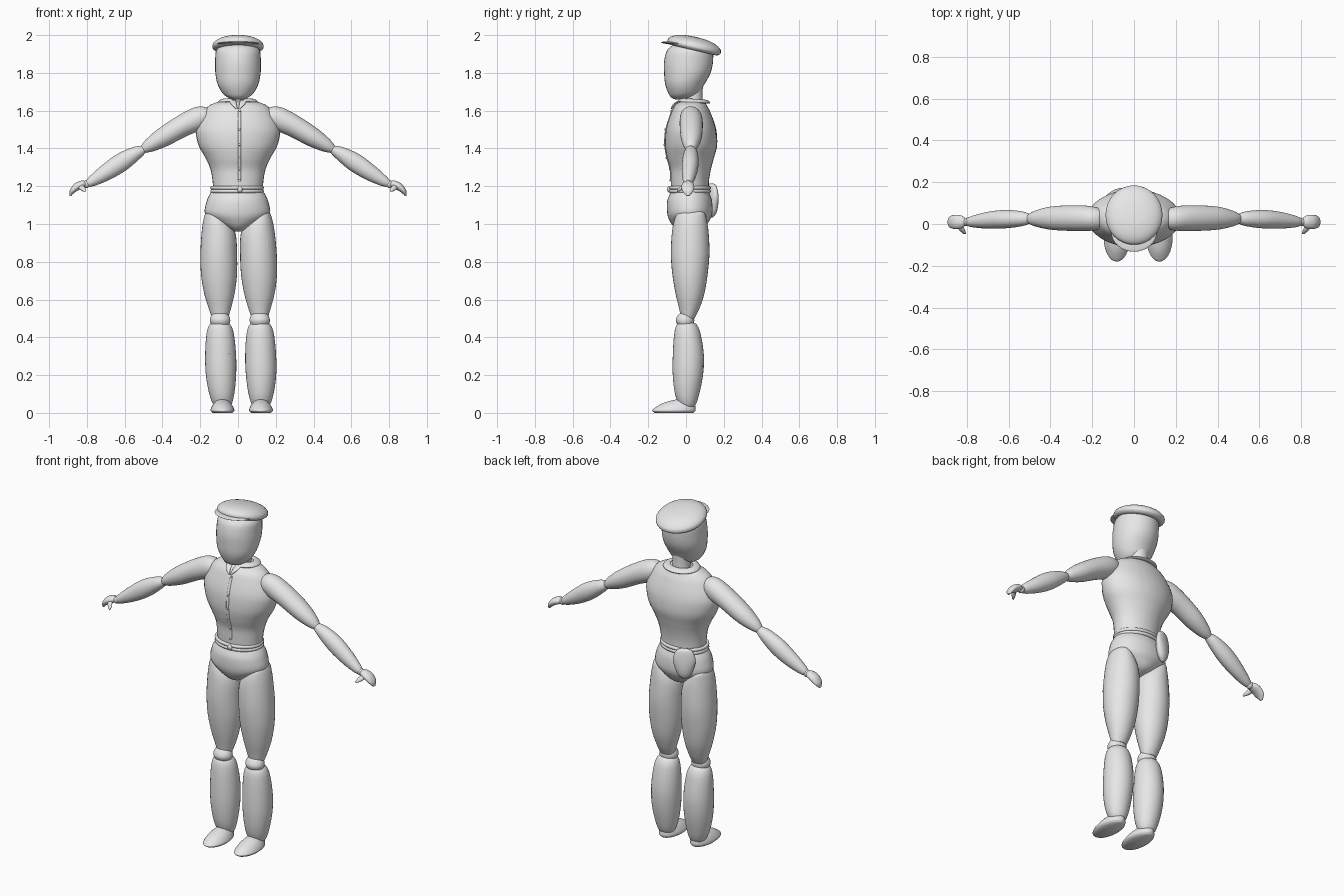
import bpy, bmesh, math
from mathutils import Vector, Matrix

if "Cube" in bpy.data.objects:
    bpy.data.objects.remove(bpy.data.objects["Cube"], do_unlink=True)

GREY = (0.8, 0.8, 0.8, 1)
mat = bpy.data.materials.new("plain grey")
mat.use_nodes = True
mat.diffuse_color = GREY
mat.node_tree.nodes["Principled BSDF"].inputs["Base Color"].default_value = GREY
X, Y, Z = Vector((1, 0, 0)), Vector((0, 1, 0)), Vector((0, 0, 1))
parts = []


def finish(name, bm):
    bmesh.ops.recalc_face_normals(bm, faces=bm.faces)
    mesh = bpy.data.meshes.new(name)
    bm.to_mesh(mesh)
    bm.free()
    mesh.materials.append(mat)
    ob = bpy.data.objects.new(name, mesh)
    bpy.context.collection.objects.link(ob)
    parts.append(ob)
    return ob


def smooth_rings(rings, steps):
    """Spline through rings of (centre, half axis u, half axis v)."""
    t = [0]
    for a, b in zip(rings, rings[1:]):
        t.append(t[-1] + 1e-4 + sum((q - p).length for p, q in zip(a, b)))
    n = len(rings) - 1

    def slope(i, k):
        a, b = max(i - 1, 0), min(i + 1, n)
        return (rings[b][k] - rings[a][k]) / (t[b] - t[a])

    out = []
    for i in range(n):
        h = t[i + 1] - t[i]
        for j in range(steps):
            s = j / steps
            out.append([rings[i][k] * (2*s**3 - 3*s*s + 1) + rings[i + 1][k] * (3*s*s - 2*s**3)
                        + slope(i, k) * h * (s**3 - 2*s*s + s) + slope(i + 1, k) * h * (s**3 - s*s)
                        for k in range(3)])
    return out + [rings[-1]]


def loft(name, rings, segs=32, steps=5, closed=False):
    bm = bmesh.new()
    loops = []
    for c, u, v in smooth_rings(rings, steps):
        angles = [2 * math.pi * i / segs for i in range(segs)]
        loops.append([bm.verts.new(c + u * math.cos(a) + v * math.sin(a)) for a in angles])
    for a, b in zip(loops, loops[1:]):
        for i in range(segs):
            j = (i + 1) % segs
            bm.faces.new((a[i], a[j], b[j], b[i]))
    if closed:
        bmesh.ops.remove_doubles(bm, verts=bm.verts, dist=1e-5)
    else:
        bm.faces.new(loops[0])
        bm.faces.new(loops[-1])
    return finish(name, bm)


def column(name, rows, **kw):
    """Upright loft; rows are (z, centre x, half width, front y, back y)."""
    return loft(name, [(Vector((x, (f + b) / 2, z)), X * w, Y * ((b - f) / 2))
                       for z, x, w, f, b in rows], **kw)


def limb(name, rows, side=1, **kw):
    """Loft along a path; rows are (x, y, z, radius in y, radius across)."""
    pts = [Vector((side * r[0], r[1], r[2])) for r in rows]
    rings = []
    for i, r in enumerate(rows):
        d = pts[min(i + 1, len(pts) - 1)] - pts[max(i - 1, 0)]
        across = Vector((-d.z, 0, d.x)).normalized()
        rings.append((pts[i], Y * r[3], across * r[4]))
    return loft(name, rings, **kw)


def ball(name, pos, size, rot=0.0):
    bm = bmesh.new()
    m = Matrix.Translation(pos) @ Matrix.Rotation(rot, 4, "X") @ Matrix.Diagonal((*size, 1))
    bmesh.ops.create_uvsphere(bm, u_segments=32, v_segments=16, radius=1, matrix=m)
    return finish(name, bm)


# Head and neck
column("head", [(1.658, 0, .02, -.05, -.01), (1.668, 0, .05, -.075, .03), (1.69, 0, .08, -.092, .068),
                (1.74, 0, .108, -.11, .098), (1.8, 0, .12, -.116, .13), (1.86, 0, .121, -.116, .143),
                (1.92, 0, .115, -.1, .14), (1.96, 0, .07, -.05, .09)])
column("neck", [(1.6, 0, .055, -.015, .095), (1.67, 0, .05, -.01, .088), (1.75, 0, .055, -.01, .09)])

# Cap: a tilted soft disc with a visor
cap = column("cap", [(-.012, 0, .095, -.1, .1), (-.015, 0, .12, -.128, .128), (0, 0, .136, -.145, .145),
                     (.018, 0, .132, -.141, .141), (.038, 0, .105, -.112, .112),
                     (.051, 0, .06, -.065, .065), (.055, 0, .01, -.01, .01)])
cap.data.transform(Matrix.Translation((0, .042, 1.936)) @ Matrix.Rotation(math.radians(-13), 4, "X"))
ball("cap_visor", (0, -.035, 1.955), (.11, .098, .009), math.radians(-4))

# Torso
torso = column("torso", [(1.652, 0, .07, -.01, .09), (1.645, 0, .11, -.035, .1), (1.625, 0, .155, -.06, .112),
                         (1.59, 0, .185, -.078, .13), (1.5, 0, .223, -.106, .16), (1.42, 0, .21, -.111, .165),
                         (1.35, 0, .172, -.1, .148), (1.29, 0, .146, -.083, .132),
                         (1.23, 0, .135, -.08, .122), (1.16, 0, .13, -.078, .12)])

# Collar: a flattened ring, open at the throat, with two tips
rings = []
for i in range(17):
    a = math.radians(-72 + 324 * i / 16)
    out = Vector((math.cos(a), math.sin(a), 0))
    centre = Vector((.086 * out.x, .04 + .068 * out.y, 1.652 - .004 * out.y))
    rings.append((centre, out * .02 - Z * .006, Z * .009))
loft("collar", rings, segs=16, steps=3)
for side, word in ((1, "left"), (-1, "right")):
    loft(word + "_collar_tip", [
        (Vector((side * .03, -.03, 1.656)), X * .018, Y * .008),
        (Vector((side * .022, -.06, 1.635)), X * .015, Y * .008),
        (Vector((side * .006, -.077, 1.608)), X * .004, Y * .005)], segs=16)

# Button strip down the chest
front = [(1.6, -.074), (1.5, -.106), (1.42, -.111), (1.35, -.1), (1.29, -.083), (1.23, -.08)]
column("button_strip", [(z, .008, .009, y - .004, y + .012) for z, y in front], segs=12)
for i, (z, y) in enumerate(front):
    ball(f"button_{i + 1}", (.008, y - .004, z), (.006, .004, .006))

# Belt of two cords with a knot
for n, z in enumerate((1.174, 1.192)):
    rings = []
    for i in range(33):
        a = 2 * math.pi * i / 32
        out = Vector((math.cos(a), math.sin(a), 0))
        rings.append((Vector((.133 * out.x - .005, .02 + .103 * out.y, z)), out * .009, Z * .01))
    loft(f"belt_cord_{n + 1}", rings, segs=12, steps=2, closed=True)
ball("belt_knot", (.01, -.09, 1.183), (.014, .01, .016))

# Hips and the pouch behind
column("hips", [(1.19, -.003, .12, -.07, .11), (1.16, -.003, .145, -.085, .125), (1.12, -.003, .163, -.1, .138),
                (1.06, -.003, .173, -.1, .14), (1.02, 0, .135, -.088, .125),
                (.98, 0, .065, -.06, .095), (.96, 0, .02, -.02, .04)])
pouch = column("pouch", [(1.215, 0, .015, -.008, .008), (1.2, 0, .045, -.018, .018), (1.15, 0, .062, -.026, .026),
                         (1.1, 0, .052, -.028, .028), (1.06, 0, .035, -.022, .022), (1.035, 0, .008, -.006, .006)])
pouch.data.transform(Matrix.Translation((-.085, .137, 0)) @ Matrix.Rotation(math.radians(25), 4, "Z"))

# Arms and hands
for side, word in ((1, "left"), (-1, "right")):
    limb(word + "_upper_arm", [(.15, .025, 1.592, .035, .03), (.175, .025, 1.575, .052, .054),
                               (.22, .027, 1.555, .06, .062), (.3, .028, 1.516, .061, .058),
                               (.4, .028, 1.457, .055, .051), (.47, .026, 1.415, .038, .036),
                               (.505, .025, 1.393, .022, .02)], side)
    limb(word + "_forearm", [(.495, .025, 1.398, .022, .02), (.54, .025, 1.375, .036, .036),
                             (.62, .023, 1.325, .044, .049), (.7, .018, 1.272, .04, .043),
                             (.77, .012, 1.228, .028, .029), (.795, .01, 1.213, .02, .02)], side)
    ball(word + "_wrist", (side * .803, .01, 1.211), (.02, .02, .021))
    limb(word + "_hand", [(.803, .01, 1.214, .015, .014), (.825, .01, 1.21, .03, .02),
                          (.855, .01, 1.196, .034, .02), (.878, .01, 1.173, .028, .014),
                          (.889, .01, 1.15, .008, .005)], side, segs=20)
    loft(word + "_thumb", [
        (Vector((side * .835, -.008, 1.2)), X * .016, Z * .013),
        (Vector((side * .822, -.03, 1.187)), X * .014, Z * .012),
        (Vector((side * .81, -.048, 1.175)), X * .006, Z * .005)], segs=16)

# Legs: both drift a little toward the left on the way down
shins, thighs = {}, {}
for side, word in ((1, "left"), (-1, "right")):
    def leg_part(name, rows):
        return column(word + name, [(z, side * x + .02 * (1 - z), w, f, b) for z, x, w, f, b in rows])

    thighs[word] = leg_part("_thigh", [
        (1.082, .135, .015, .01, .05), (1.06, .13, .04, -.04, .095), (1.02, .115, .068, -.062, .11),
        (.95, .104, .09, -.075, .12), (.84, .105, .097, -.08, .124), (.73, .106, .095, -.072, .114),
        (.63, .106, .08, -.055, .097), (.55, .105, .058, -.036, .07), (.5, .105, .042, -.025, .045)])
    leg_part("_knee", [(.445, .105, .015, -.015, .015), (.46, .105, .043, -.04, .035),
                       (.49, .105, .054, -.054, .044), (.52, .105, .043, -.04, .035),
                       (.535, .105, .015, -.015, .015)])
    shins[word] = leg_part("_shin", [
        (.482, .106, .02, -.02, .03), (.468, .106, .054, -.048, .056), (.42, .106, .072, -.062, .077),
        (.3, .106, .082, -.07, .095), (.2, .106, .08, -.07, .09), (.1, .104, .066, -.058, .07),
        (.04, .102, .046, -.035, .05), (.02, .102, .02, -.01, .03)])
    leg_part("_shoe", [(0, .102, .052, -.165, .04), (.012, .102, .063, -.18, .05), (.03, .102, .058, -.16, .05),
                       (.05, .102, .045, -.125, .045), (.066, .102, .028, -.075, .03),
                       (.073, .102, .01, -.04, .01)])

# Ragged cloth patches hugging the surfaces
outline = [(-.4, 1), (.3, .95), (.5, .5), (.25, .1), (.4, -.3), (.9, -.5),
           (.8, -1), (.1, -.9), (-.2, -.4), (-.5, 0), (-.35, .5)]


def patch(name, target, pos, width, height, turn=0):
    bm = bmesh.new()
    hub = bm.verts.new((0, 0, 0))
    rim = [bm.verts.new((x * width, 0, z * height)) for x, z in outline]
    for i in range(len(rim)):
        bm.faces.new((hub, rim[i], rim[(i + 1) % len(rim)]))
    bmesh.ops.subdivide_edges(bm, edges=bm.edges, cuts=3, use_grid_fill=True)
    bm.transform(Matrix.Translation(pos) @ Matrix.Rotation(math.radians(turn), 4, "Z"))
    ob = finish(name, bm)
    wrap = ob.modifiers.new("hug", "SHRINKWRAP")
    wrap.target = target
    wrap.wrap_mode = "ABOVE_SURFACE"
    wrap.offset = 0.002


patch("thigh_patch", thighs["left"], (.165, -.07, .89), .018, .055, 30)
patch("right_shin_patch", shins["right"], (-.055, -.07, .335), .024, .06, 20)
patch("left_shin_patch", shins["left"], (.16, .08, .27), .014, .035, 140)
patch("back_patch", torso, (.07, .15, 1.48), .032, .065, 160)

# Smooth shading with sharp edges kept
bpy.ops.object.select_all(action="DESELECT")
for ob in parts:
    ob.select_set(True)
bpy.context.view_layer.objects.active = parts[0]
bpy.ops.object.shade_smooth_by_angle(angle=math.radians(50))
